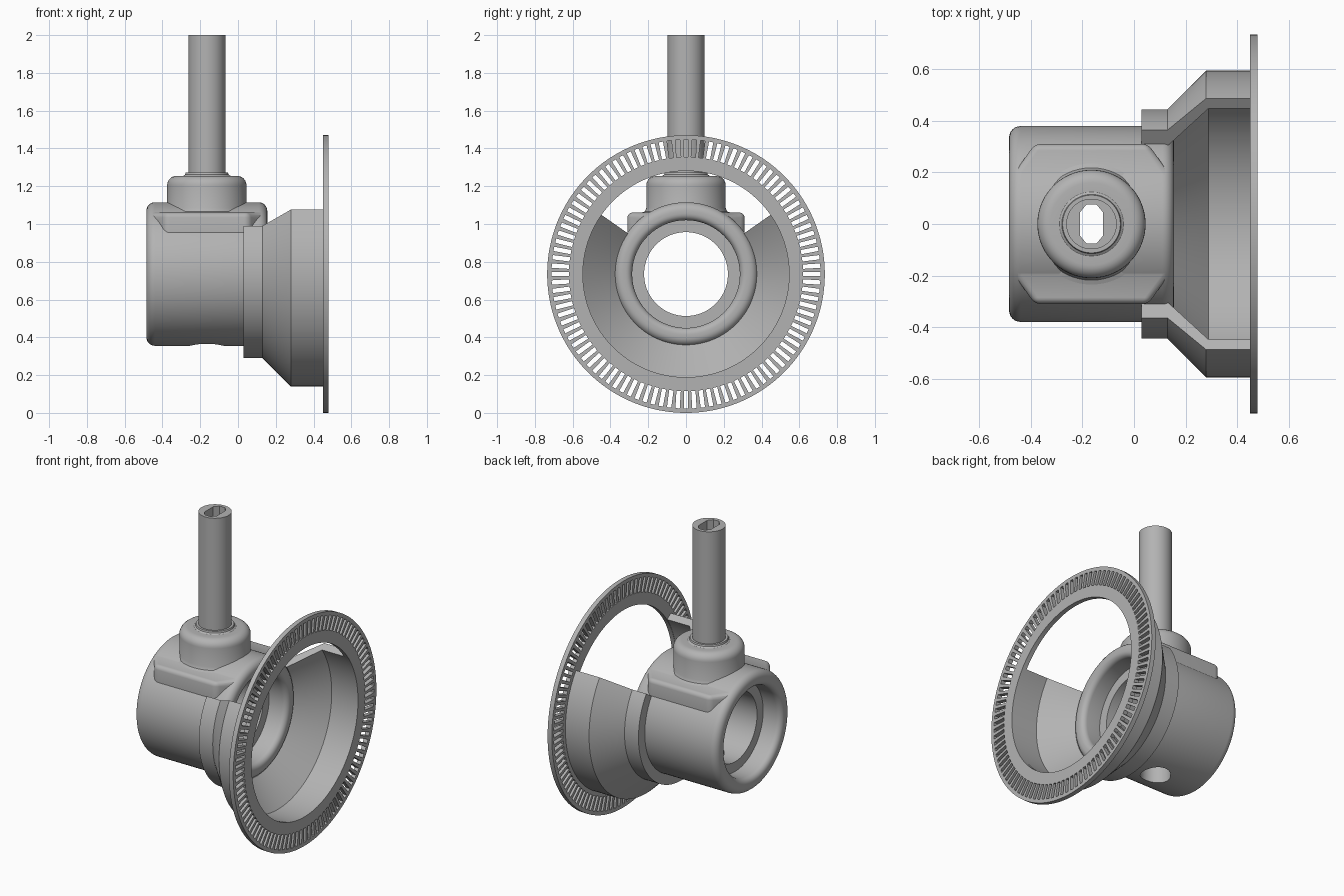
import bpy, bmesh
from math import sin, cos, pi, radians
from mathutils import Vector

cube = bpy.data.objects.get("Cube")
if cube:
    bpy.data.objects.remove(cube, do_unlink=True)

AXIS_Z = 0.735      # height of the horizontal axis
STEM_X = -0.165     # position of the vertical axis

grey = bpy.data.materials.new("plain grey")
grey.use_nodes = True
grey.diffuse_color = (0.45, 0.45, 0.45, 1)
grey.node_tree.nodes["Principled BSDF"].inputs["Base Color"].default_value = (0.45, 0.45, 0.45, 1)


def make(name, bm):
    bmesh.ops.remove_doubles(bm, verts=bm.verts, dist=1e-5)
    bmesh.ops.recalc_face_normals(bm, faces=bm.faces)
    mesh = bpy.data.meshes.new(name)
    bm.to_mesh(mesh)
    bm.free()
    mesh.materials.append(grey)
    obj = bpy.data.objects.new(name, mesh)
    bpy.context.collection.objects.link(obj)
    return obj


def arc(a, r, radius, start, end, steps=6):
    """Quarter-round points for a profile."""
    angles = [radians(start + (end - start) * i / steps) for i in range(steps + 1)]
    return [(a + radius * cos(t), r + radius * sin(t)) for t in angles]


def revolve(name, profile, axis, start=0, end=360, steps=96):
    """Sweep (along, radius) points round the x or z axis; part sweeps get end caps."""
    bm = bmesh.new()
    full = end - start == 360
    rows = []
    for i in range(steps if full else steps + 1):
        t = radians(start + (end - start) * i / steps)
        row = []
        for a, r in profile:
            if axis == "x":
                co = (a, r * cos(t), AXIS_Z + r * sin(t))
            else:
                co = (STEM_X + r * cos(t), r * sin(t), a)
            row.append(bm.verts.new(co))
        rows.append(row)
    n = len(profile)
    pairs = list(zip(rows, rows[1:])) + ([(rows[-1], rows[0])] if full else [])
    for p, q in pairs:
        for j in range(n):
            k = (j + 1) % n
            if profile[j][1] == 0 and profile[k][1] == 0:
                continue
            bm.faces.new((p[j], p[k], q[k], q[j]))
    if not full:
        bm.faces.new(rows[0])
        bm.faces.new(rows[-1])
    bmesh.ops.remove_doubles(bm, verts=bm.verts, dist=1e-5)
    bmesh.ops.dissolve_degenerate(bm, edges=bm.edges, dist=1e-6)
    return make(name, bm)


def prism(name, outline, z0, z1, bevel=0):
    bm = bmesh.new()
    base = bm.faces.new([bm.verts.new((x, y, z0)) for x, y in outline])
    top = bmesh.ops.extrude_face_region(bm, geom=[base])["geom"]
    moved = [v for v in top if isinstance(v, bmesh.types.BMVert)]
    bmesh.ops.translate(bm, verts=moved, vec=Vector((0, 0, z1 - z0)))
    if bevel:
        bmesh.ops.bevel(bm, geom=bm.edges[:], offset=bevel, segments=5,
                        profile=0.5, affect="EDGES")
    return make(name, bm)


def boolean(obj, tool, operation):
    mod = obj.modifiers.new(operation.title(), "BOOLEAN")
    mod.operation, mod.solver, mod.object = operation, "EXACT", tool
    bpy.context.view_layer.objects.active = obj
    bpy.ops.object.modifier_apply(modifier=mod.name)


# Barrel with rounded rims
X0, X1, R, F = -0.485, 0.155, 0.38, 0.045
body = revolve("body", [(X0, 0)] + arc(X0 + F, R - F, F, 180, 90)
               + arc(X1 - F, R - F, F, 90, 0) + [(X1, 0)], "x")

# Flat-topped saddle with clipped corners
W, CX, CY = 0.31, 0.10, 0.14
saddle = prism("saddle", [(X0 + CX, -W), (X1 - CX, -W), (X1, CY - W), (X1, W - CY),
                          (X1 - CX, W), (X0 + CX, W), (X0, W - CY), (X0, CY - W)],
               0.80, 1.06, 0.025)
boolean(body, saddle, "UNION")

# Stepped bore with flared mouths
B, LIP, D = 0.285, 0.222, 0.13
bore = revolve("bore_cutter", [(X0 - 0.1, 0), (X0 - 0.1, B + 0.035), (X0, B + 0.035)]
               + arc(X0 + 0.035, B + 0.035, 0.035, 180, 270)[1:]
               + [(X0 + D, B), (X0 + D, LIP), (X1 - D, LIP), (X1 - D, B)]
               + arc(X1 - 0.035, B + 0.035, 0.035, 270, 360)
               + [(X1 + 0.1, B + 0.035), (X1 + 0.1, 0)], "x")
boolean(body, bore, "DIFFERENCE")

# Drain hole underneath
drain = revolve("drain_cutter", [(0.2, 0), (0.2, 0.09), (0.7, 0.09), (0.7, 0)], "z", steps=48)
boolean(body, drain, "DIFFERENCE")

# Hub and stem on the vertical axis
hub = revolve("hub", [(1.045, 0), (1.045, 0.235), (1.06, 0.235), (1.067, 0.218), (1.085, 0.21)]
              + arc(1.205, 0.16, 0.05, 90, 0) + [(1.255, 0.125), (1.262, 0.115), (1.272, 0.112),
                                                (1.272, 0)], "z")
stem = revolve("stem", [(1.25, 0), (1.25, 0.098), (2.0, 0.098), (2.0, 0)], "z", steps=64)

# Flat-sided passage down through the stem, hub and saddle
S, L = 0.045, 0.075
key = [(S, -0.045), (S, 0.045), (0.02, L), (-0.02, L), (-S, 0.045), (-S, -0.045),
       (-0.02, -L), (0.02, -L)]
passage = prism("passage_cutter", [(STEM_X + x, y) for x, y in key], 0.75, 2.1)
for part in (body, hub, stem):
    boolean(part, passage, "DIFFERENCE")
for tool in (saddle, bore, drain, passage):
    bpy.data.objects.remove(tool, do_unlink=True)

# Flared skirt, open at the top
skirt = revolve("skirt", [(0.03, 0.445), (0.13, 0.445), (0.28, 0.595), (0.455, 0.595),
                          (0.455, 0.548), (0.29, 0.548), (0.135, 0.375), (0.03, 0.375)],
                "x", 145, 395)

# Flange ring with radial slots
SLOTS, HALF = 100, 0.0115
radii = (0.546, 0.62, 0.712, 0.735)
pitch = 2 * pi / SLOTS
spread = [pitch / 4, HALF / radii[1], HALF / radii[2], pitch / 4]
bm = bmesh.new()
columns = []
for i in range(SLOTS):
    for side in (-1, 1):
        columns.append([bm.verts.new((0.45, r * cos(i * pitch + side * s),
                                      AXIS_Z + r * sin(i * pitch + side * s)))
                        for r, s in zip(radii, spread)])
for i, p in enumerate(columns):
    q = columns[(i + 1) % len(columns)]
    for j in range(3):
        if i % 2 == 0 and j == 1:
            continue        # slot opening
        bm.faces.new((p[j], p[j + 1], q[j + 1], q[j]))
front = bmesh.ops.extrude_face_region(bm, geom=bm.faces[:], use_keep_orig=True)["geom"]
bmesh.ops.translate(bm, vec=Vector((0.03, 0, 0)),
                    verts=[v for v in front if isinstance(v, bmesh.types.BMVert)])
flange = make("slotted_flange", bm)

# Smooth round surfaces, keep hard edges
bpy.ops.object.select_all(action="DESELECT")
for part in (body, hub, stem, skirt, flange):
    part.select_set(True)
bpy.context.view_layer.objects.active = body
bpy.ops.object.shade_smooth_by_angle()
